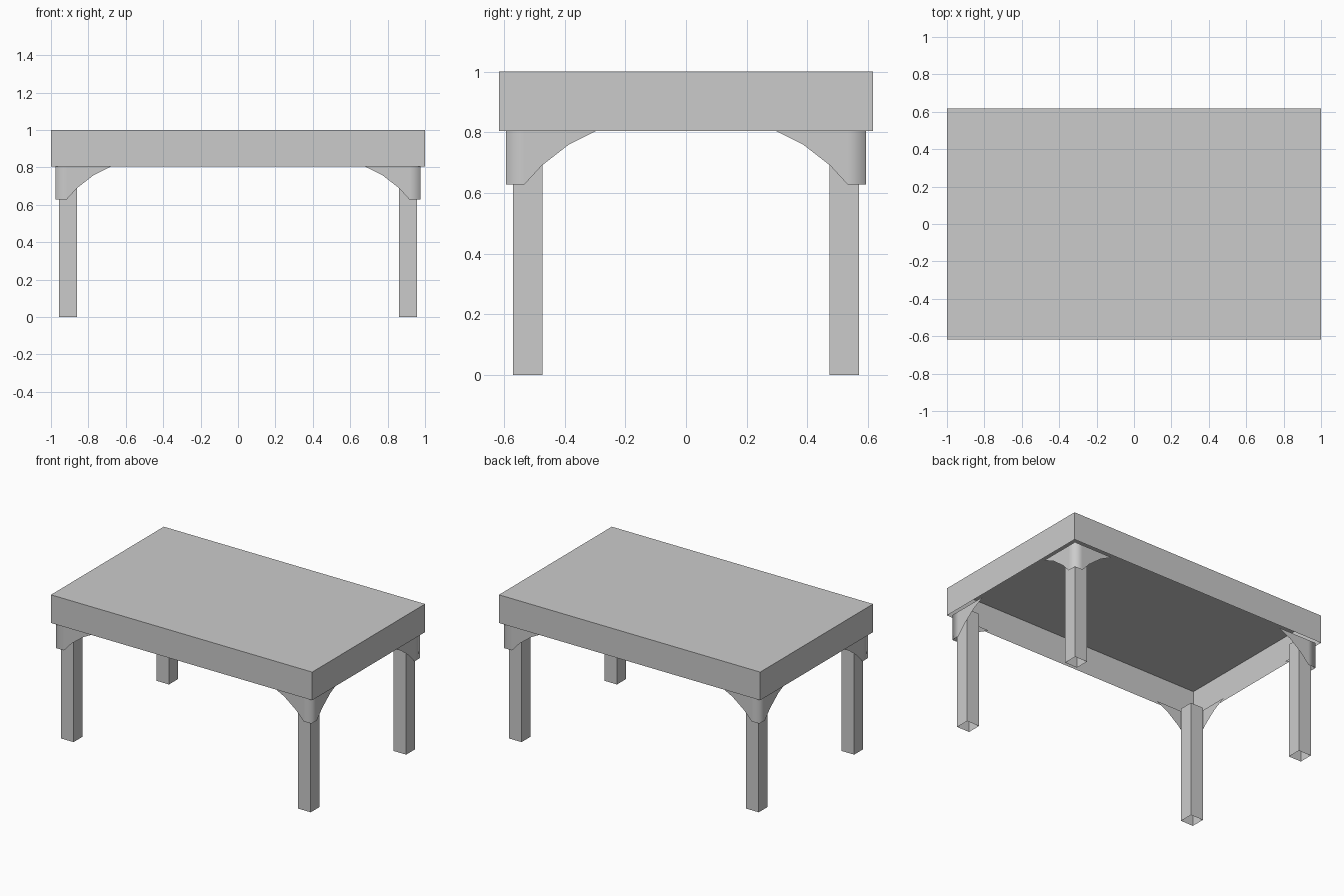
import bpy
import bmesh

default_cube = bpy.data.objects.get("Cube")
if default_cube:
    bpy.data.objects.remove(default_cube, do_unlink=True)

GREY = (0.6, 0.6, 0.6, 1.0)
grey = bpy.data.materials.new("plain grey")
grey.use_nodes = True
grey.diffuse_color = GREY
grey.node_tree.nodes["Principled BSDF"].inputs["Base Color"].default_value = GREY

APRON_Z = 0.805            # lower edge of the apron
HALF_X, HALF_Y = 1.0, 0.617


def finish(name, bm):
    mesh = bpy.data.meshes.new(name)
    bm.to_mesh(mesh)
    bm.free()
    mesh.materials.append(grey)
    obj = bpy.data.objects.new(name, mesh)
    bpy.context.collection.objects.link(obj)
    return obj


def open_box(name, low, high, keep_top):
    """Thin-walled box with no bottom, and optionally no top."""
    bm = bmesh.new()
    bmesh.ops.create_cube(bm, size=1)
    for v in bm.verts:
        v.co = [a + (c + 0.5) * (b - a) for a, b, c in zip(low, high, v.co)]
    bm.normal_update()
    gone = [f for f in bm.faces
            if f.normal.z < -0.5 or (f.normal.z > 0.5 and not keep_top)]
    bmesh.ops.delete(bm, geom=gone, context="FACES")
    return finish(name, bm)


def bracket(name, sx, sy):
    """Two curved plates meeting at the outer corner, shaded as one surface."""
    # distance from the corner, height of the lower edge
    curve = [(0, 0.628), (0.06, 0.628), (0.117, 0.69), (0.207, 0.76), (0.297, APRON_Z)]
    cx, cy = 0.977, 0.593
    bm = bmesh.new()

    def column(dx, dy, z):
        x, y = sx * (cx - dx), sy * (cy - dy)
        low = bm.verts.new((x, y, z))
        high = low if z >= APRON_Z else bm.verts.new((x, y, APRON_Z))
        return low, high

    along_x = [column(d, 0, z) for d, z in reversed(curve)]
    along_y = [column(0, d, z) for d, z in curve[1:]]
    columns = along_x + along_y
    for (a, b), (c, d) in zip(columns, columns[1:]):
        corners = list(dict.fromkeys((a, c, d, b)))
        face = bm.faces.new(corners)
        face.smooth = True
        face.normal_update()
        # face the plates away from the table centre
        if face.normal.x * sx + face.normal.y * sy < 0:
            face.normal_flip()
    return finish(name, bm)


# Table top with its apron
open_box("table_top", (-HALF_X, -HALF_Y, APRON_Z), (HALF_X, HALF_Y, 1), True)

# Hollow legs and corner brackets
for sy, end in ((-1, "front"), (1, "back")):
    for sx, side in ((-1, "right"), (1, "left")):
        xs = sorted((sx * 0.86, sx * 0.956))
        ys = sorted((sy * 0.474, sy * 0.57))
        open_box(f"{end}_{side}_leg", (xs[0], ys[0], 0), (xs[1], ys[1], APRON_Z), False)
        bracket(f"{end}_{side}_bracket", sx, sy)
